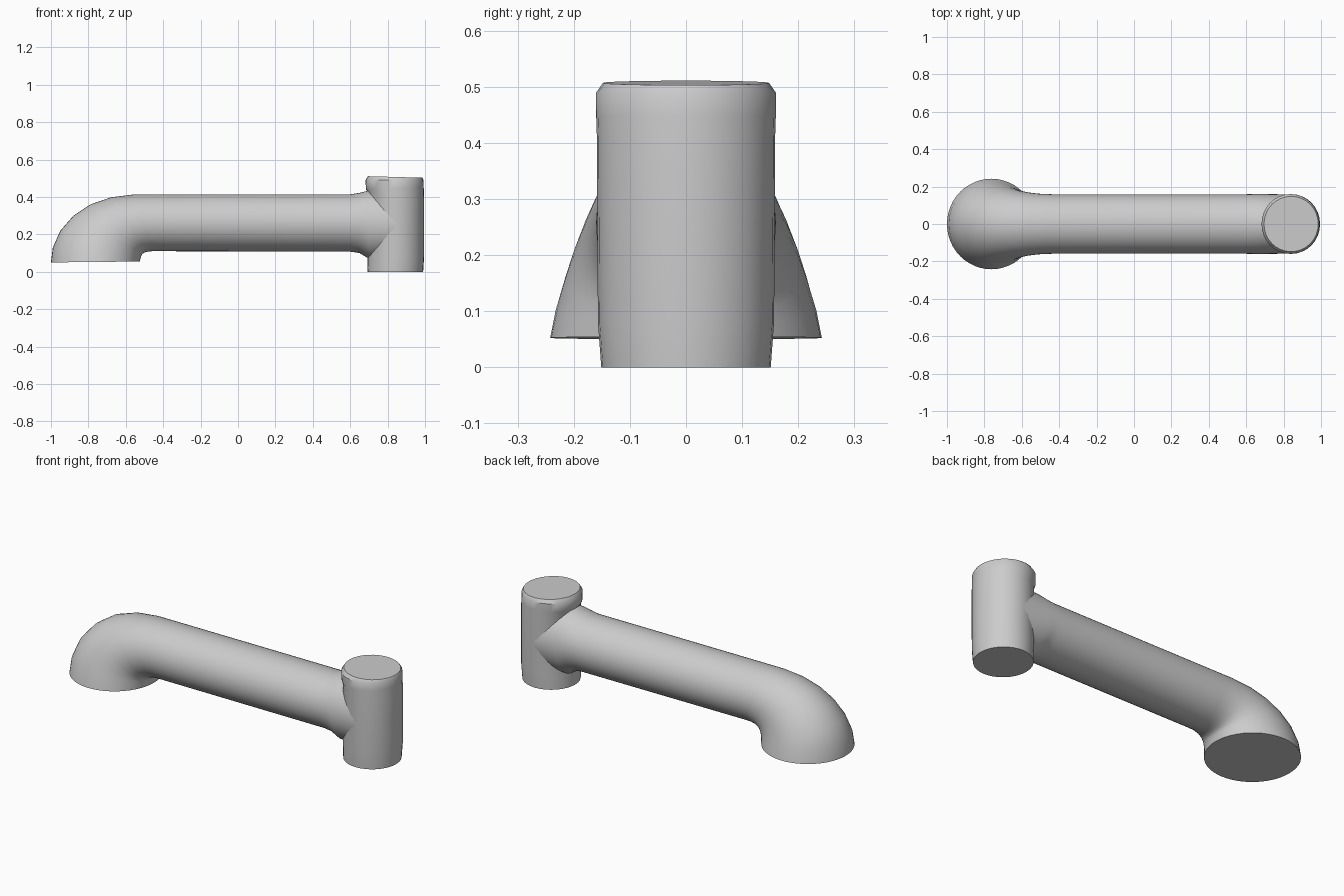
import bpy, bmesh, math
from mathutils import Vector

if "Cube" in bpy.data.objects:
    bpy.data.objects.remove(bpy.data.objects["Cube"], do_unlink=True)

grey = bpy.data.materials.new("light_grey")
grey.use_nodes = True
COLOUR = (0.6, 0.6, 0.6, 1)
grey.diffuse_color = COLOUR
grey.node_tree.nodes["Principled BSDF"].inputs["Base Color"].default_value = COLOUR


def loft(name, rings, sides, angle):
    """Skin ellipses, each given by two opposite points in the XZ plane and a Y half width."""
    bm = bmesh.new()
    loops = []
    for a, b, width in rings:
        a, b = Vector((a[0], 0, a[1])), Vector((b[0], 0, b[1]))
        mid, half = (a + b) / 2, (a - b) / 2
        turns = [2 * math.pi * i / sides for i in range(sides)]
        loops.append([bm.verts.new(mid + half * math.cos(t) + Vector((0, width * math.sin(t), 0)))
                      for t in turns])
    for low, high in zip(loops, loops[1:]):
        for i in range(sides):
            j = (i + 1) % sides
            bm.faces.new((low[i], low[j], high[j], high[i]))
    bm.faces.new(loops[0])
    bm.faces.new(loops[-1])
    bmesh.ops.recalc_face_normals(bm, faces=bm.faces)
    mesh = bpy.data.meshes.new(name)
    bm.to_mesh(mesh)
    bm.free()
    mesh.materials.append(grey)
    obj = bpy.data.objects.new(name, mesh)
    bpy.context.collection.objects.link(obj)
    bpy.ops.object.select_all(action="DESELECT")
    obj.select_set(True)
    bpy.context.view_layer.objects.active = obj
    bpy.ops.object.shade_smooth_by_angle(angle=math.radians(angle))
    return obj


# Horizontal arm bending down into a flared mouth, with a fillet at the post
loft("bent_arm", [
    ((-1.0, 0.05), (-0.525, 0.055), 0.242),
    ((-0.99, 0.13), (-0.52, 0.075), 0.232),
    ((-0.95, 0.22), (-0.515, 0.09), 0.216),
    ((-0.88, 0.30), (-0.51, 0.097), 0.20),
    ((-0.79, 0.36), (-0.50, 0.103), 0.184),
    ((-0.68, 0.398), (-0.485, 0.107), 0.171),
    ((-0.56, 0.413), (-0.46, 0.11), 0.162),
    ((-0.45, 0.414), (-0.43, 0.11), 0.159),
    ((0.60, 0.414), (0.60, 0.108), 0.159),
    ((0.65, 0.422), (0.65, 0.10), 0.16),
    ((0.70, 0.435), (0.70, 0.07), 0.16),
    ((0.845, 0.435), (0.845, 0.07), 0.158),
], 48, 40)

# Upright post with a chamfered, slightly overhanging top
loft("post", [
    ((0.99, 0.0), (0.692, 0.0), 0.151),
    ((0.995, 0.08), (0.692, 0.08), 0.157),
    ((0.995, 0.40), (0.692, 0.43), 0.159),
    ((0.993, 0.45), (0.684, 0.44), 0.16),
    ((0.992, 0.49), (0.682, 0.49), 0.16),
    ((0.985, 0.503), (0.695, 0.511), 0.148),
], 32, 35)
